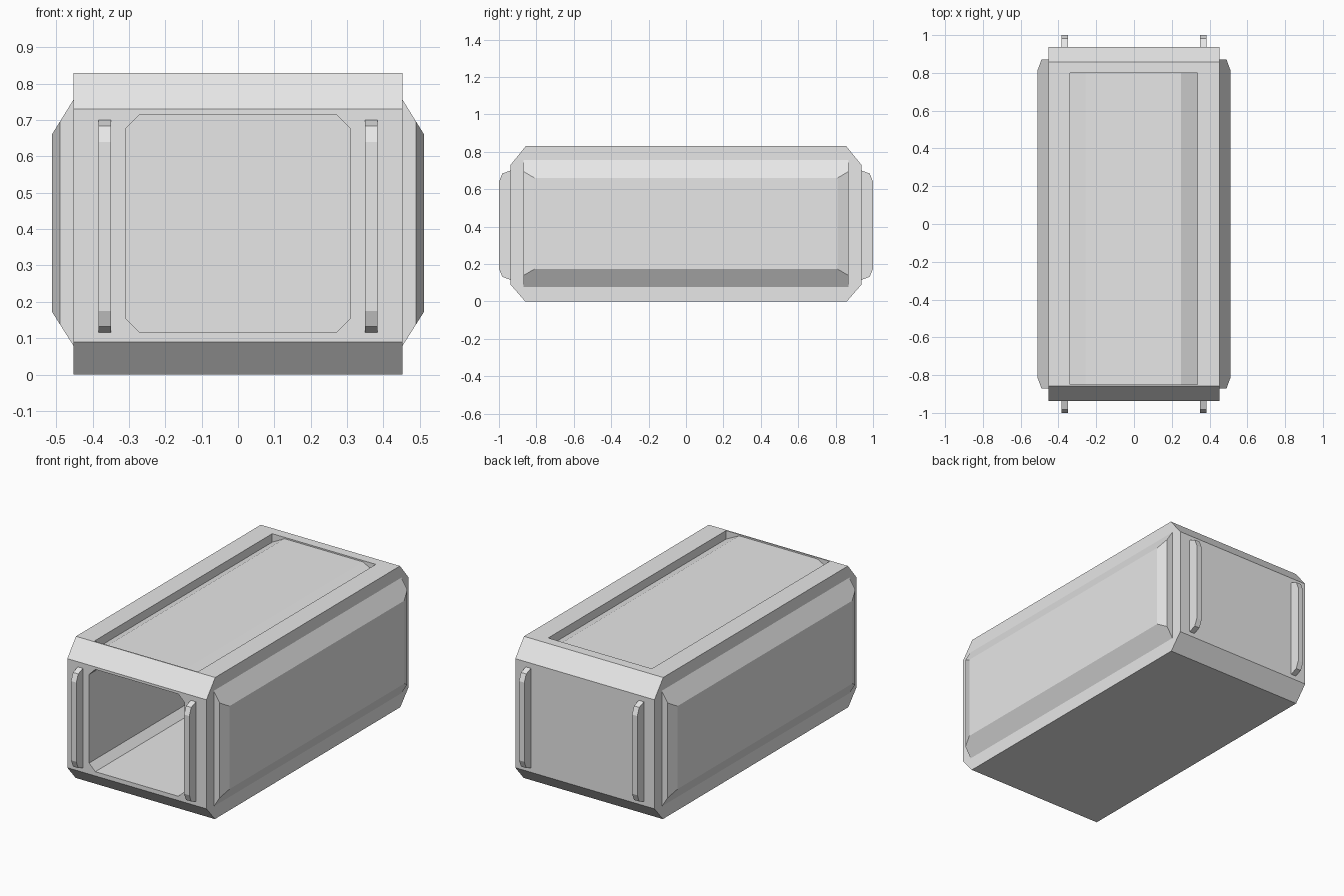
import bpy, bmesh

if "Cube" in bpy.data.objects:
    bpy.data.objects.remove(bpy.data.objects["Cube"])

grey = bpy.data.materials.new("light_grey")
grey.diffuse_color = (0.8, 0.8, 0.8, 1)
grey.use_nodes = True
grey.node_tree.nodes["Principled BSDF"].inputs["Base Color"].default_value = grey.diffuse_color


def prism(name, profile, axis, lo, hi):
    """Extrude a 2D profile (yz for axis 'x', xz for axis 'y') from lo to hi."""
    bm = bmesh.new()
    place = (lambda a, b, t: (t, a, b)) if axis == "x" else (lambda a, b, t: (a, t, b))
    ends = [[bm.verts.new(place(a, b, t)) for a, b in profile] for t in (lo, hi)]
    n = len(profile)
    bm.faces.new(ends[0])
    bm.faces.new(ends[1])
    for i in range(n):
        j = (i + 1) % n
        bm.faces.new((ends[0][i], ends[0][j], ends[1][j], ends[1][i]))
    bmesh.ops.recalc_face_normals(bm, faces=bm.faces)
    mesh = bpy.data.meshes.new(name)
    bm.to_mesh(mesh)
    bm.free()
    mesh.materials.append(grey)
    obj = bpy.data.objects.new(name, mesh)
    bpy.context.collection.objects.link(obj)
    return obj


def cut(target, cutter):
    """Subtract a cutter, then remove it."""
    mod = target.modifiers.new("cut", "BOOLEAN")
    mod.operation = "DIFFERENCE"
    mod.solver = "EXACT"
    mod.object = cutter
    bpy.context.view_layer.objects.active = target
    bpy.ops.object.modifier_apply(modifier=mod.name)
    bpy.data.objects.remove(cutter)


# Main body: long box with chamfered front and back edges
half = [(0.86, 0), (0.938, 0.09), (0.938, 0.73), (0.857, 0.83)]
body = prism("container_body", half + [(-y, z) for y, z in reversed(half)], "x", -0.452, 0.452)

# Open octagonal bay, entered from the front
x, c, z0, z1 = 0.31, 0.04, 0.115, 0.715
bay = [(-x + c, z0), (x - c, z0), (x, z0 + c), (x, z1 - c),
       (x - c, z1), (-x + c, z1), (-x, z1 - c), (-x, z0 + c)]
cut(body, prism("bay_cutter", bay, "y", -1.1, 0.86))

# Top recess: a raised centre sloping down to both long sides
roof = [(-0.338, 0.78), (-0.258, 0.822), (0.25, 0.822), (0.335, 0.78), (0.335, 0.9), (-0.338, 0.9)]
cut(body, prism("roof_cutter", roof, "y", -0.85, 0.80))

# Side panels: tapered plates with bevelled ends
for side, label in ((-1, "left"), (1, "right")):
    bm = bmesh.new()
    rings = []
    # sections along y: outer depth and slope follow the end bevels
    for y, depth in ((-0.87, 0.49), (-0.81, 0.512), (0.81, 0.512), (0.87, 0.49)):
        t = (depth - 0.45) / 0.062
        pts = [(0.45, 0.075), (depth, 0.075 + 0.098 * t), (depth, 0.76 - 0.10 * t), (0.45, 0.76)]
        rings.append([bm.verts.new((side * px, y, pz)) for px, pz in pts])
    bm.faces.new(rings[0])
    bm.faces.new(rings[-1])
    for a, b in zip(rings, rings[1:]):
        for i in range(4):
            j = (i + 1) % 4
            bm.faces.new((a[i], a[j], b[j], b[i]))
    bmesh.ops.recalc_face_normals(bm, faces=bm.faces)
    mesh = bpy.data.meshes.new(label + "_side_panel")
    bm.to_mesh(mesh)
    bm.free()
    mesh.materials.append(grey)
    bpy.context.collection.objects.link(bpy.data.objects.new(label + "_side_panel", mesh))

# Upright handles, two on each end
bar = [(0.93, 0.115), (0.938, 0.115), (0.982, 0.132), (1.0, 0.175),
       (1.0, 0.64), (0.982, 0.684), (0.938, 0.70), (0.93, 0.70)]
for end, label in ((-1, "front"), (1, "back")):
    for side, hand in ((-1, "left"), (1, "right")):
        prism(f"{label}_{hand}_handle", [(end * y, z) for y, z in bar], "x", side * 0.35, side * 0.384)
